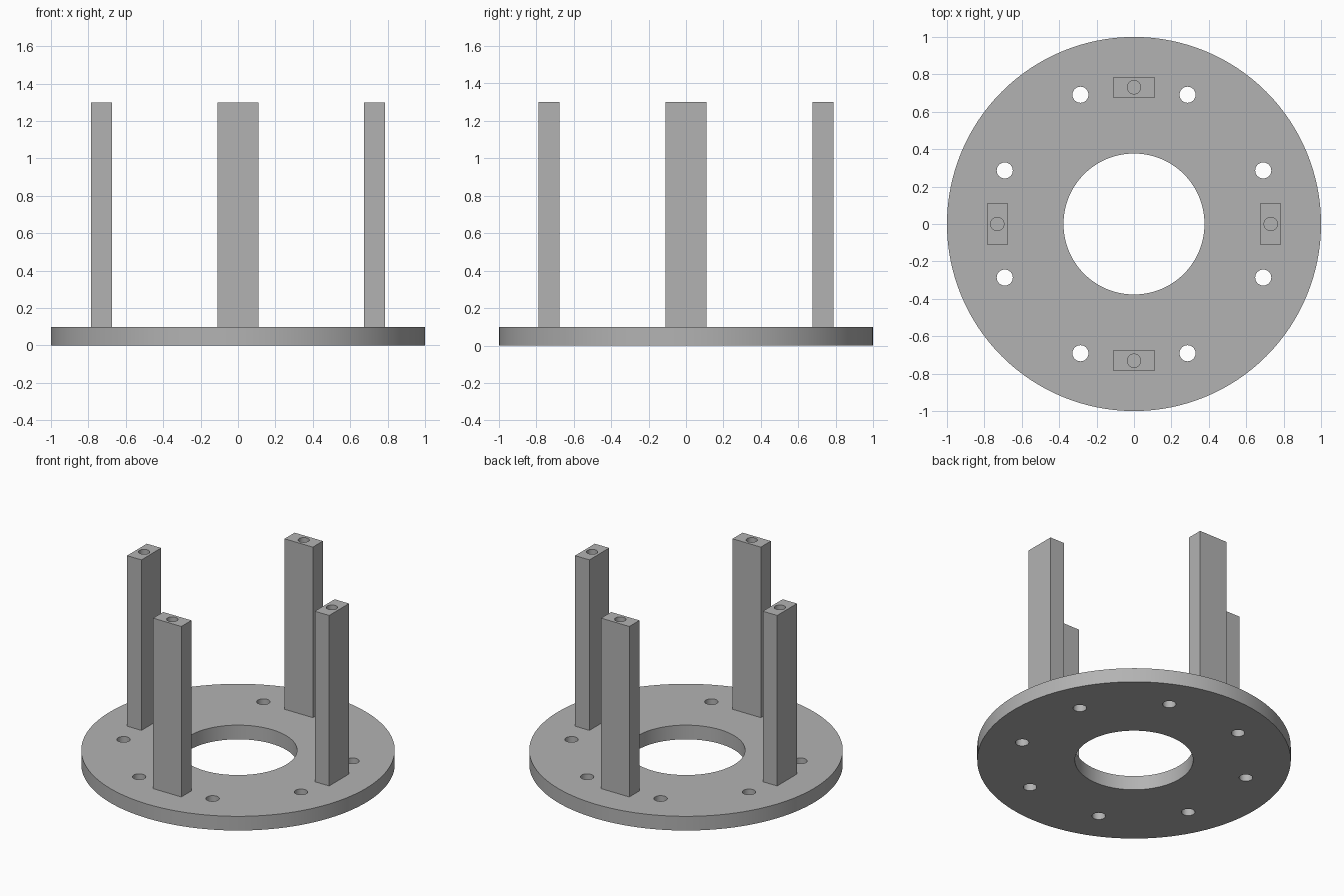
import bpy
import math
from mathutils import Matrix, Vector

default = bpy.data.objects.get("Cube")
if default:
    bpy.data.objects.remove(default, do_unlink=True)

PLATE_TOP, POST_TOP = 0.1, 1.3
POST_RADIUS, POST_DEPTH, POST_WIDTH = 0.731, 0.112, 0.22

grey = bpy.data.materials.new("plain grey")
grey.use_nodes = True
colour = (0.45, 0.45, 0.45, 1)
grey.diffuse_color = colour
grey.node_tree.nodes["Principled BSDF"].inputs["Base Color"].default_value = colour


def cylinder(name, radius, bottom, top, x=0, y=0, sides=48):
    bpy.ops.mesh.primitive_cylinder_add(
        vertices=sides, radius=radius, depth=top - bottom,
        location=(x, y, (bottom + top) / 2))
    obj = bpy.context.object
    obj.name = name
    obj.data.materials.append(grey)
    return obj


def cut(target, cutter):
    mod = target.modifiers.new("hole", 'BOOLEAN')
    mod.operation = 'DIFFERENCE'
    mod.solver = 'EXACT'
    mod.object = cutter
    bpy.context.view_layer.objects.active = target
    bpy.ops.object.modifier_apply(modifier=mod.name)
    bpy.data.objects.remove(cutter, do_unlink=True)


def smooth(obj):
    bpy.ops.object.select_all(action='DESELECT')
    obj.select_set(True)
    bpy.context.view_layer.objects.active = obj
    bpy.ops.object.shade_smooth_by_angle(angle=math.radians(30))


# Round base plate with a large bore
plate = cylinder("base_plate", 1, 0, PLATE_TOP, sides=128)
cut(plate, cylinder("bore_cutter", 0.377, -0.1, 0.2, sides=96))

# Ring of through holes, a pair beside each post
for i in range(8):
    a = math.radians(22.5 + 45 * i)
    cut(plate, cylinder("bolt_hole_cutter", 0.043, -0.1, 0.2,
                        0.748 * math.cos(a), 0.748 * math.sin(a), 32))
smooth(plate)

# Four upright posts with blind screw holes in their tops
for i, side in enumerate(("left", "back", "right", "front")):
    a = math.radians(90 * i)
    x, y = POST_RADIUS * math.cos(a), POST_RADIUS * math.sin(a)
    bpy.ops.mesh.primitive_cube_add(size=1)
    post = bpy.context.object
    post.name = side + "_post"
    post.data.materials.append(grey)
    size = Vector((POST_DEPTH, POST_WIDTH, POST_TOP - PLATE_TOP))
    post.data.transform(Matrix.Rotation(a, 4, 'Z') @ Matrix.Diagonal(size).to_4x4())
    post.location = (x, y, (PLATE_TOP + POST_TOP) / 2)
    bpy.context.view_layer.update()
    cut(post, cylinder("screw_hole_cutter", 0.036, POST_TOP - 0.3, POST_TOP + 0.1, x, y, 32))
    smooth(post)
